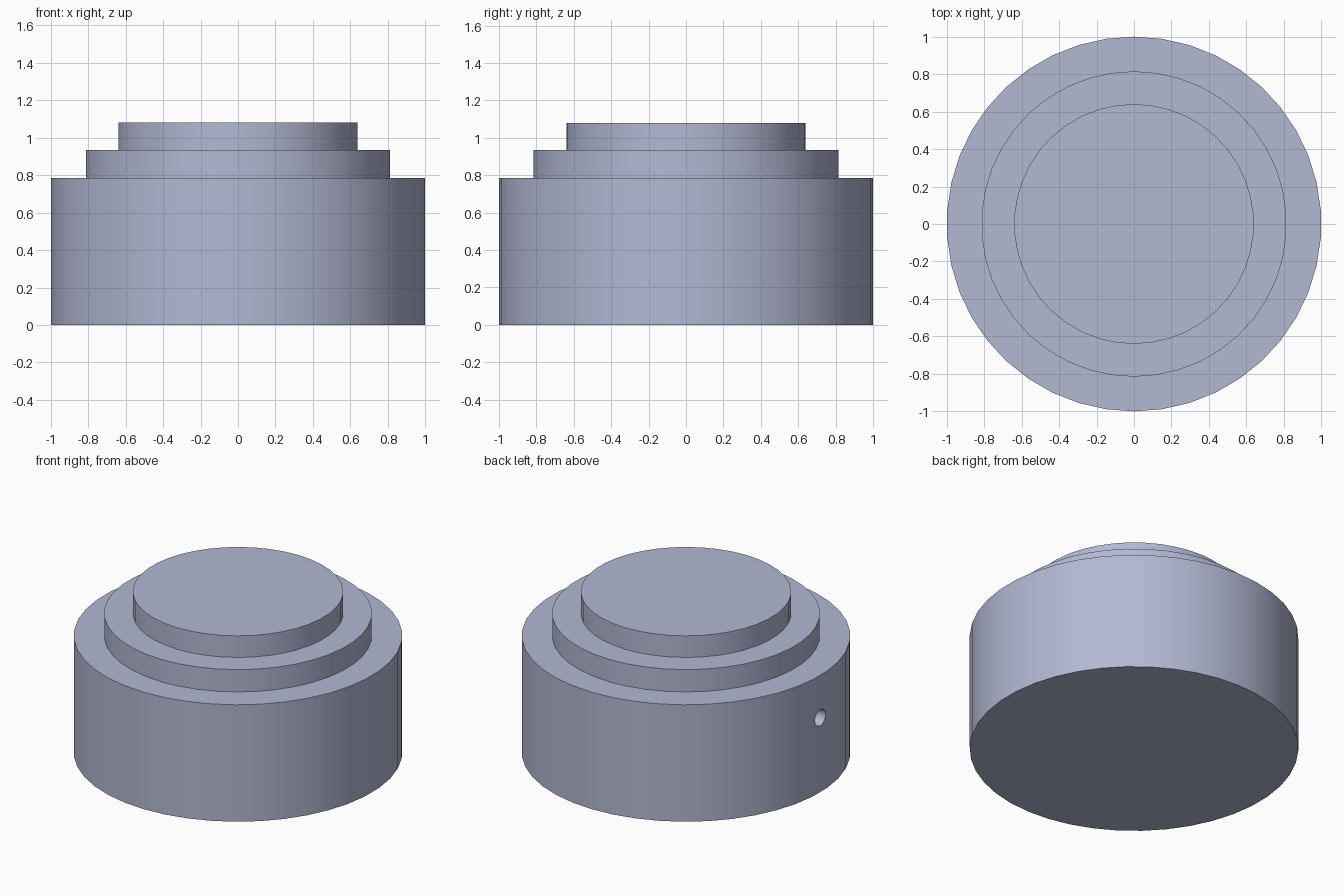
import bpy
import bmesh
import math

cube = bpy.data.objects.get("Cube")
if cube:
    bpy.data.objects.remove(cube)

SIDES = 42
HOLE_Z = 0.5
HOLE_RADIUS = 0.055
HOLE_DEPTH = 0.4

# Single blue-grey finish
metal = bpy.data.materials.new("blue_grey")
metal.use_nodes = True
metal.diffuse_color = (0.45, 0.48, 0.65, 1)
metal.node_tree.nodes["Principled BSDF"].inputs["Base Color"].default_value = metal.diffuse_color


def lathe(name, profile):
    """Spin a (radius, height) profile about z, starting on the +y axis."""
    bm = bmesh.new()
    verts = [bm.verts.new((0, r, z)) for r, z in profile]
    edges = [bm.edges.new(pair) for pair in zip(verts, verts[1:])]
    bmesh.ops.spin(bm, geom=verts + edges, cent=(0, 0, 0), axis=(0, 0, 1),
                   angle=math.tau, steps=SIDES, use_duplicate=False)
    bmesh.ops.remove_doubles(bm, verts=bm.verts, dist=0.0001)
    bmesh.ops.recalc_face_normals(bm, faces=bm.faces)
    mesh = bpy.data.meshes.new(name)
    bm.to_mesh(mesh)
    bm.free()
    mesh.materials.append(metal)
    obj = bpy.data.objects.new(name, mesh)
    bpy.context.collection.objects.link(obj)
    return obj


# Wide drum with two narrower steps on top
body = lathe("stepped_knob", [
    (0, 0), (1, 0), (1, 0.785),
    (0.815, 0.785), (0.815, 0.935),
    (0.64, 0.935), (0.64, 1.08), (0, 1.08),
])

# Blind set-screw hole in the -x side
bpy.ops.mesh.primitive_cylinder_add(
    vertices=24, radius=HOLE_RADIUS, depth=2 * HOLE_DEPTH,
    location=(-1, 0, HOLE_Z), rotation=(0, math.pi / 2, 0))
cutter = bpy.context.object
cutter.name = "screw_hole_cutter"
cutter.hide_render = True
cutter.data.materials.append(metal)

cut = body.modifiers.new("screw_hole", 'BOOLEAN')
cut.operation = 'DIFFERENCE'
cut.solver = 'EXACT'
cut.object = cutter

bpy.ops.object.select_all(action='DESELECT')
body.select_set(True)
bpy.context.view_layer.objects.active = body
bpy.ops.object.modifier_apply(modifier=cut.name)
bpy.data.objects.remove(cutter)

# Smooth walls, crisp rims
bpy.ops.object.shade_smooth_by_angle(angle=math.radians(30))
